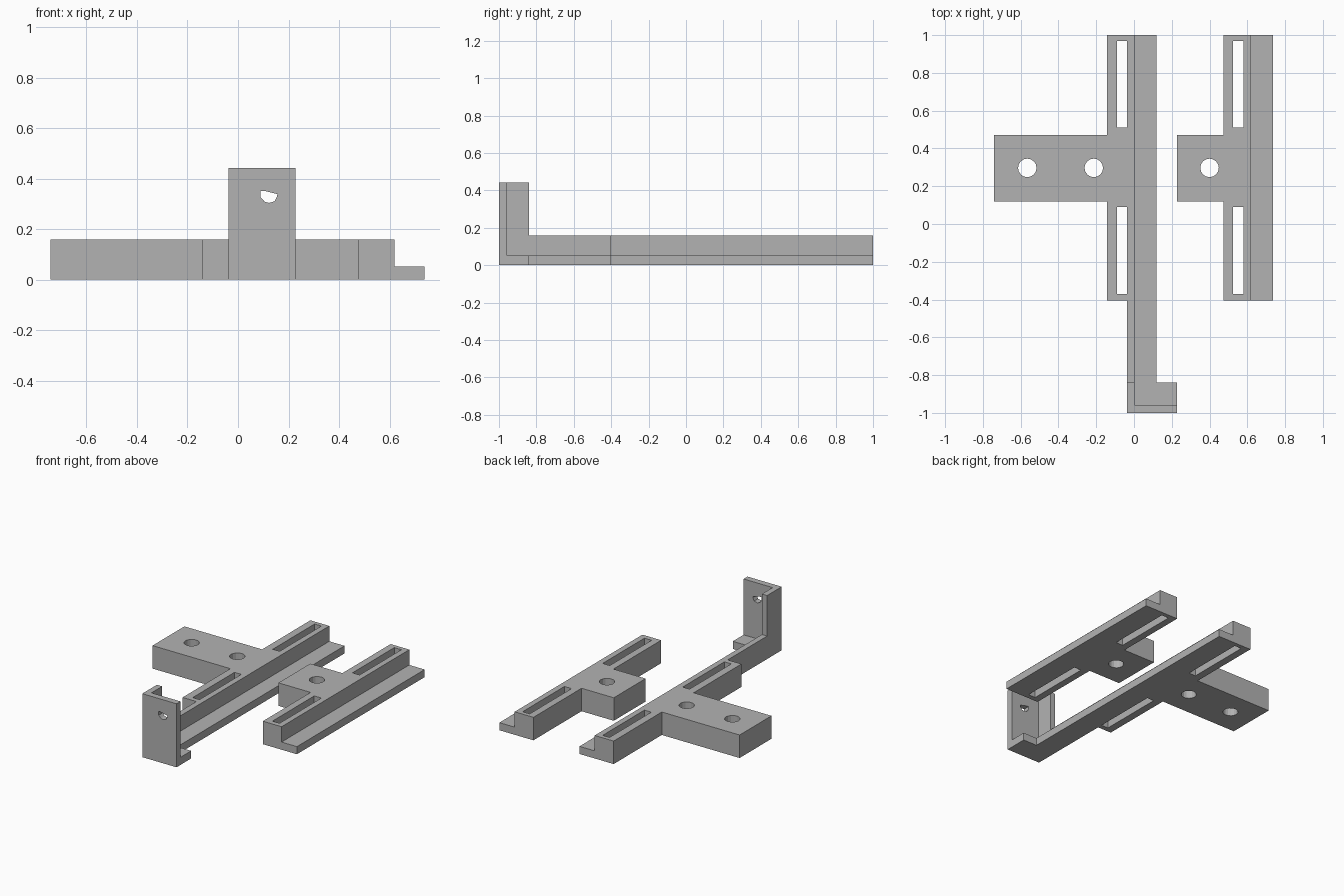
import bpy
import bmesh
from math import cos, sin, pi

cube = bpy.data.objects.get("Cube")
if cube:
    bpy.data.objects.remove(cube, do_unlink=True)

grey = bpy.data.materials.new("plain grey")
grey.use_nodes = True
colour = (0.45, 0.45, 0.45, 1)
grey.diffuse_color = colour
grey.node_tree.nodes["Principled BSDF"].inputs["Base Color"].default_value = colour

LOW, HIGH, TALL = 0.053, 0.16, 0.442   # flange, rail and upright heights


def prism(name, base, offset):
    """Extrude a flat polygon along an offset."""
    bm = bmesh.new()
    face = bm.faces.new([bm.verts.new(p) for p in base])
    ext = bmesh.ops.extrude_face_region(bm, geom=[face])
    verts = [g for g in ext["geom"] if isinstance(g, bmesh.types.BMVert)]
    bmesh.ops.translate(bm, verts=verts, vec=offset)
    bmesh.ops.recalc_face_normals(bm, faces=bm.faces[:])
    mesh = bpy.data.meshes.new(name)
    bm.to_mesh(mesh)
    bm.free()
    mesh.materials.append(grey)
    obj = bpy.data.objects.new(name, mesh)
    bpy.context.collection.objects.link(obj)
    return obj


def box(name, x0, x1, y0, y1, z0, z1):
    base = [(x0, y0, z0), (x1, y0, z0), (x1, y1, z0), (x0, y1, z0)]
    return prism(name, base, (0, 0, z1 - z0))


def combine(target, other, operation):
    """Apply a boolean and discard the helper."""
    other.hide_render = True
    mod = target.modifiers.new(operation.lower(), "BOOLEAN")
    mod.operation = operation
    mod.solver = "EXACT"
    mod.object = other
    bpy.context.view_layer.objects.active = target
    bpy.ops.object.modifier_apply(modifier=mod.name)
    bpy.data.objects.remove(other, do_unlink=True)


def step_rail(name, left, step, right, y0):
    """L-shaped rail: high on the left, low flange on the right."""
    profile = [(left, 0), (right, 0), (right, LOW), (step, LOW), (step, HIGH), (left, HIGH)]
    return prism(name, [(x, y0, z) for x, z in profile], (0, 1 - y0, 0))


def add_tab(rail, x0, x1):
    combine(rail, box("tab", x0, x1, 0.12, 0.47, 0, HIGH), "UNION")


def cut_slots(rail, x0, x1):
    for y0, y1 in ((-0.37, 0.09), (0.51, 0.97)):
        combine(rail, box("slot_cutter", x0, x1, y0, y1, -0.1, 0.3), "DIFFERENCE")


def cut_bolt_hole(rail, x):
    n = 16
    ring = [(x + 0.049 * cos(2 * pi * i / n), 0.297 + 0.049 * sin(2 * pi * i / n), -0.1)
            for i in range(n)]
    combine(rail, prism("bolt_cutter", ring, (0, 0, 0.4)), "DIFFERENCE")


# Long rail with a thin wall running forward to an upright corner
long_rail = step_rail("long_rail", -0.037, 0.003, 0.12, -1)
combine(long_rail, box("slotted_side", -0.143, -0.01, -0.405, 1, 0, HIGH), "UNION")
add_tab(long_rail, -0.742, -0.1)
combine(long_rail, box("foot", -0.037, 0.227, -1, -0.839, 0, LOW), "UNION")
combine(long_rail, box("upright_side", -0.037, 0.003, -1, -0.839, 0, TALL), "UNION")
combine(long_rail, box("upright_plate", -0.037, 0.227, -1, -0.957, 0, TALL), "UNION")
cut_slots(long_rail, -0.09, -0.037)
for x in (-0.565, -0.213):
    cut_bolt_hole(long_rail, x)

# Small flat-topped hole through the upright plate
outline = [(0.088, 0.352), (0.104, 0.352), (0.156, 0.339), (0.154, 0.328),
           (0.145, 0.31), (0.122, 0.304), (0.105, 0.309), (0.09, 0.326)]
pin_cutter = prism("pin_cutter", [(x, -1.1, z) for x, z in outline], (0, 0.2, 0))
combine(long_rail, pin_cutter, "DIFFERENCE")

# Short rail
short_rail = step_rail("short_rail", 0.475, 0.619, 0.737, -0.405)
add_tab(short_rail, 0.227, 0.5)
cut_slots(short_rail, 0.524, 0.579)
cut_bolt_hole(short_rail, 0.4)
